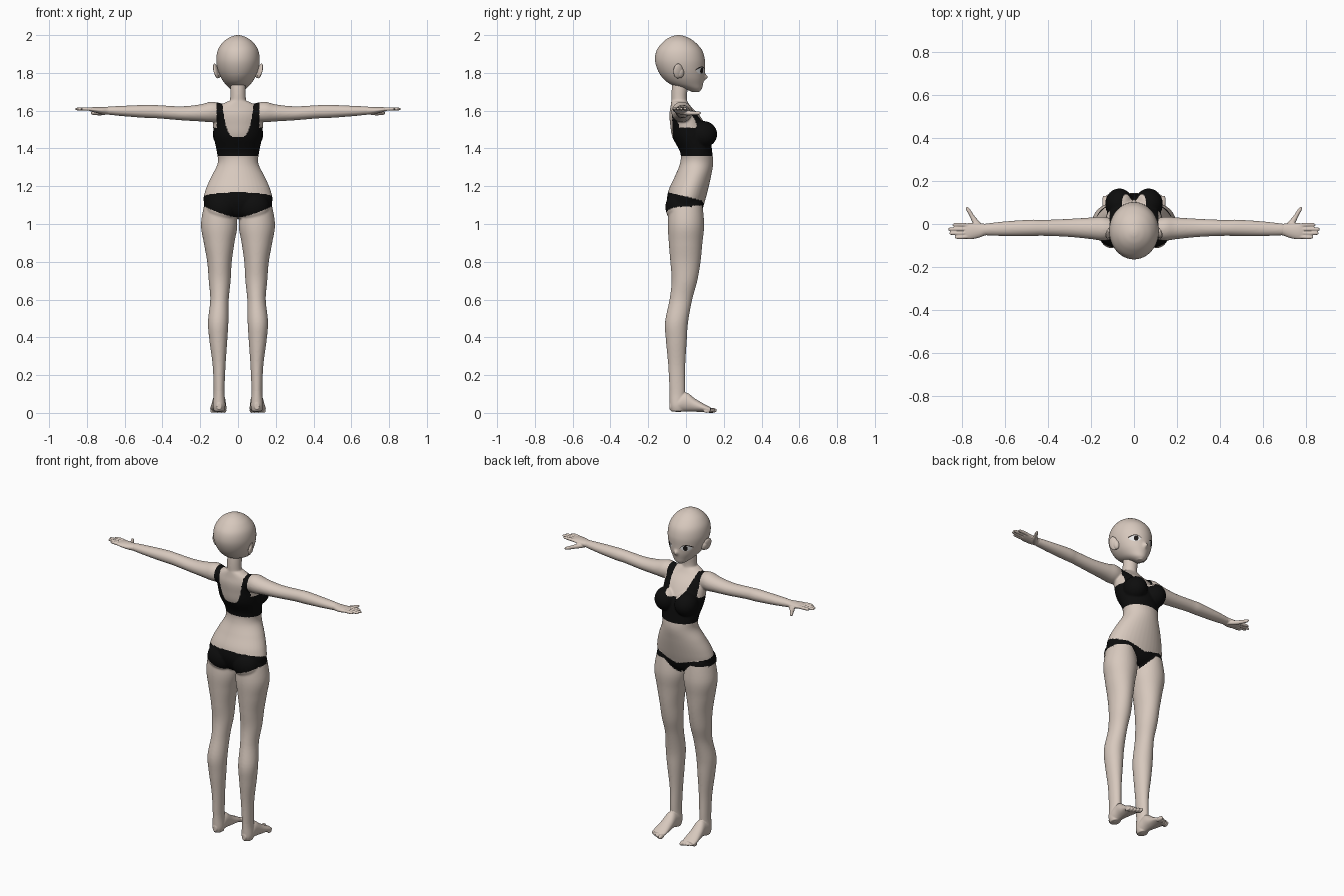
import bpy, bmesh, math
from mathutils import Matrix, Vector
from mathutils.bvhtree import BVHTree

cube = bpy.data.objects.get("Cube")
if cube:
    bpy.data.objects.remove(cube)


def material(name, rgb):
    m = bpy.data.materials.new(name)
    m.use_nodes = True
    m.diffuse_color = (*rgb, 1)
    bsdf = m.node_tree.nodes["Principled BSDF"]
    bsdf.inputs["Base Color"].default_value = (*rgb, 1)
    bsdf.inputs["Roughness"].default_value = 0.8
    return m


SKIN = material("skin", (0.68, 0.58, 0.51))
FABRIC = material("black_fabric", (0.004, 0.004, 0.004))
WHITE = material("eye_white", (0.85, 0.85, 0.85))
DARK = material("lash_dark", (0.012, 0.009, 0.008))


def loft(bm, sections, axis, seg=40, steps=6, mirror=1):
    """Smooth tube through sections (t, centre u, centre v, radius u, radius v)."""
    others = [i for i in range(3) if i != axis]
    s = [Vector(p) for p in sections]
    s = [s[0]] + s + [s[-1]]
    rows = []
    for i in range(1, len(s) - 2):
        a, b, c, d = s[i - 1:i + 3]
        for k in range(steps):
            t = k / steps
            rows.append(b + (c - a) * (t / 2) + (2 * a - 5 * b + 4 * c - d) * (t * t / 2)
                        + (3 * b - a - 3 * c + d) * (t ** 3 / 2))
    rows.append(s[-1])
    rings = []
    for r in rows:
        ring = []
        for j in range(seg):
            ang = math.tau * j / seg
            p = [0, 0, 0]
            p[axis] = r[0]
            p[others[0]] = r[1] + r[3] * math.cos(ang)
            p[others[1]] = r[2] + r[4] * math.sin(ang)
            p[0] *= mirror
            ring.append(bm.verts.new(p))
        rings.append(ring)
    for lo, hi in zip(rings, rings[1:]):
        for j in range(seg):
            k = (j + 1) % seg
            bm.faces.new((lo[j], lo[k], hi[k], hi[j]))
    bm.faces.new(rings[0])
    bm.faces.new(rings[-1])


def ball(bm, centre, radii, rot=None):
    m = Matrix.Translation(centre) @ (rot or Matrix()) @ Matrix.Diagonal((*radii, 1))
    bmesh.ops.create_uvsphere(bm, u_segments=32, v_segments=20, radius=1, matrix=m)


def finish(bm, name, mats=(SKIN,), voxel=0, smooth=0):
    """Turn a bmesh into an object; fuse overlapping forms when voxel is set."""
    bmesh.ops.recalc_face_normals(bm, faces=bm.faces)
    me = bpy.data.meshes.new(name)
    bm.to_mesh(me)
    bm.free()
    ob = bpy.data.objects.new(name, me)
    bpy.context.collection.objects.link(ob)
    if voxel:
        mod = ob.modifiers.new("fuse", "REMESH")
        mod.mode = "VOXEL"
        mod.voxel_size = voxel
        mod = ob.modifiers.new("soften", "SMOOTH")
        mod.factor = 0.5
        mod.iterations = smooth
        bpy.context.view_layer.update()
        dg = bpy.context.evaluated_depsgraph_get()
        ob.data = bpy.data.meshes.new_from_object(ob.evaluated_get(dg))
        ob.modifiers.clear()
    ob.data.materials.clear()
    for m in mats:
        ob.data.materials.append(m)
    for p in ob.data.polygons:
        p.use_smooth = True
    return ob


# Body: torso, neck, bust, seat, arms and legs fused together
bm = bmesh.new()
loft(bm, [(1.03, 0, 0, .07, .05), (1.06, 0, 0, .15, .08), (1.12, 0, 0, .182, .1),
          (1.18, 0, .012, .172, .104), (1.25, 0, .036, .142, .096), (1.32, 0, .056, .108, .088),
          (1.38, 0, .054, .112, .085), (1.46, 0, .028, .128, .1), (1.53, 0, .008, .132, .092),
          (1.58, 0, -.01, .13, .078), (1.62, 0, -.027, .105, .055), (1.65, 0, -.036, .055, .042)], 2)
loft(bm, [(1.58, 0, -.03, .05, .045), (1.66, 0, -.036, .042, .041),
          (1.71, 0, -.034, .041, .042), (1.77, 0, -.03, .04, .04)], 2)
for side in (1, -1):
    ball(bm, (side * .068, .092, 1.475), (.066, .073, .07))
    ball(bm, (side * .085, -.045, 1.09), (.082, .064, .08))
    loft(bm, [(.07, -.025, 1.59, .04, .045), (.14, -.022, 1.593, .055, .054),
              (.2, -.02, 1.588, .05, .045), (.3, -.018, 1.586, .042, .037),
              (.42, -.018, 1.594, .037, .035), (.48, -.018, 1.596, .038, .035),
              (.6, -.022, 1.598, .034, .028), (.68, -.025, 1.6, .028, .022),
              (.7, -.026, 1.6, .026, .019)], 0, mirror=side)
    loft(bm, [(1.12, .1, 0, .075, .085), (1.0, .1, 0, .096, .096), (.9, .1, -.002, .081, .089),
              (.8, .098, -.003, .065, .08), (.7, .097, -.008, .058, .068),
              (.6, .098, -.027, .049, .06), (.48, .105, -.05, .054, .061),
              (.38, .104, -.051, .047, .055), (.25, .1, -.049, .034, .045),
              (.13, .1, -.046, .029, .042), (.06, .1, -.045, .03, .04)], 2, mirror=side)
body = finish(bm, "body", (SKIN, FABRIC), voxel=.0048, smooth=8)


def in_top(x, y, z):
    if not 1.36 < z < 1.68 or x > .15:
        return False
    dip = 1.46 if y < -.02 else 1.51
    if z > dip + .1 * (x / .072) ** 4:
        return False
    return not (x > .113 and z > 1.51 + 1.3 * max(0, abs(y + .01) - .06))


def in_briefs(x, y, z):
    upper = 1.145 - .24 * y
    if y > .03:
        upper -= .03 * max(0, 1 - x / .11)
        lower = min(1.0 + 1.1 * x, 1.098)
    else:
        lower = 1.035 + .055 * min(1, x / .17) ** 1.5
    return lower < z < upper


# Garments follow cut lines on the fused body
for p in body.data.polygons:
    x, y, z = p.center
    p.material_index = int(in_top(abs(x), y, z) or in_briefs(abs(x), y, z))

# Hands and feet
for side, label in ((1, "left"), (-1, "right")):
    bm = bmesh.new()
    loft(bm, [(.66, -.025, 1.6, .026, .02), (.69, -.026, 1.6, .027, .02), (.72, -.03, 1.601, .034, .018),
              (.76, -.033, 1.605, .038, .014), (.785, -.033, 1.607, .035, .009)], 0, mirror=side)
    for y, tip in ((-.004, .842), (-.024, .862), (-.043, .856), (-.061, .832)):
        loft(bm, [(.765, y * .9 - .003, 1.606, .009, .009), (.8, y, 1.609, .0095, .009),
                  (tip - .01, y, 1.609, .008, .007), (tip, y, 1.608, .003, .003)],
             0, seg=16, mirror=side)
    loft(bm, [(-.025, .705, 1.594, .022, .016), (.005, .73, 1.589, .019, .014),
              (.035, .75, 1.587, .012, .011), (.065, .768, 1.587, .01, .009),
              (.08, .775, 1.588, .004, .004)], 1, seg=16, mirror=side)
    finish(bm, label + "_hand", voxel=.003, smooth=2)

    bm = bmesh.new()
    loft(bm, [(.16, .1, -.047, .029, .04), (.1, .1, -.046, .029, .041),
              (.04, .1, -.046, .033, .04), (.008, .1, -.045, .026, .034)], 2, mirror=side)
    loft(bm, [(-.088, .1, .035, .012, .018), (-.05, .1, .045, .032, .04), (0, .1, .058, .034, .05),
              (.05, .102, .04, .039, .034), (.1, .104, .025, .043, .02),
              (.13, .105, .017, .04, .013)], 1, mirror=side)
    for i in range(5):
        r = .0135 - .0012 * i
        ball(bm, (side * (.073 + .0165 * i), .138 - .007 * i, r), (r * .85, .026 - .002 * i, r))
    finish(bm, label + "_foot", voxel=.0035, smooth=2)

# Head with a small nose
bm = bmesh.new()
loft(bm, [(1.7, 0, .05, .016, .02), (1.715, 0, .038, .04, .045), (1.74, 0, .004, .066, .086),
          (1.775, 0, -.014, .09, .111), (1.82, 0, -.026, .108, .126), (1.87, 0, -.032, .115, .132),
          (1.92, 0, -.035, .107, .12), (1.96, 0, -.037, .082, .088), (1.985, 0, -.039, .05, .054),
          (1.997, 0, -.04, .02, .022), (2.0, 0, -.04, .003, .003)], 2, seg=96, steps=8)
for v in bm.verts:
    if v.co.y > 0:
        v.co.y += .018 * math.exp(-(v.co.x / .011) ** 2 - ((v.co.z - 1.778) / .014) ** 2)
tree = BVHTree.FromBMesh(bm)
finish(bm, "head")

# Ears
for side, label in ((1, "left"), (-1, "right")):
    bm = bmesh.new()
    tilt = Matrix.Rotation(side * .25, 4, "Y") @ Matrix.Rotation(side * .35, 4, "Z")
    ball(bm, (side * .116, -.042, 1.81), (.011, .026, .04), tilt)
    ball(bm, (side * .107, -.03, 1.8), (.014, .02, .028), tilt)
    finish(bm, label + "_ear")


def face_plate(name, shape, mat, lift, nu=24, nv=6):
    """Thin painted patch laid on the face; shape maps (u, v) to (x, z)."""
    bm = bmesh.new()
    grid = []
    for i in range(nu + 1):
        row = []
        for j in range(nv + 1):
            x, z = shape(i / nu, j / nv)
            hit = tree.ray_cast(Vector((x, 1, z)), Vector((0, -1, 0)))[0]
            row.append(bm.verts.new((x, hit.y + lift, z)))
        grid.append(row)
    for a, b in zip(grid, grid[1:]):
        for j in range(nv):
            bm.faces.new((a[j], a[j + 1], b[j + 1], b[j]))
    ob = finish(bm, name, (mat,))
    if sum(p.normal.y for p in ob.data.polygons) < 0:
        ob.data.flip_normals()


# Eyes: white, iris and upper lash
for side, label in ((1, "left"), (-1, "right")):
    def arch(u):
        return math.sin(math.pi * min(max(u, .001), .999)) ** .7

    def white(u, v):
        return side * (.029 + .054 * u), 1.812 + arch(u) * (-.018 + .036 * v)

    def iris(u, v):
        h = math.sqrt(max(0, 1 - (2 * u - 1) ** 2))
        return side * (.054 + .011 * (2 * u - 1)), 1.812 + .016 * h * (2 * v - 1)

    def lash(u, v):
        return side * (.026 + .061 * u), 1.811 + .018 * arch(u) + .007 * v * (.35 + .65 * u)

    face_plate(label + "_eye_white", white, WHITE, .0012)
    face_plate(label + "_iris", iris, DARK, .002)
    face_plate(label + "_lash", lash, DARK, .0028, nv=2)
